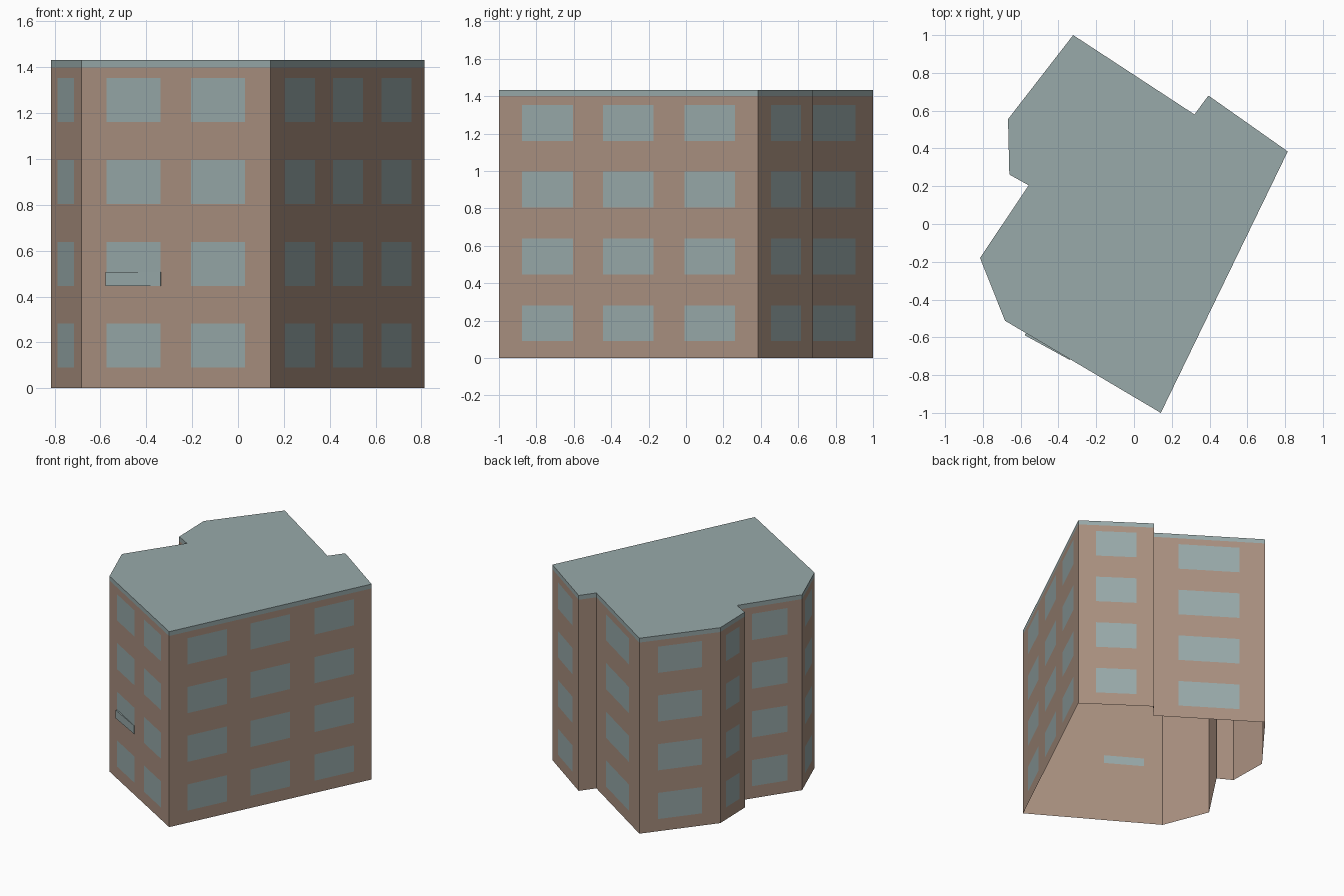
import bpy
import bmesh
from mathutils import Vector

cube = bpy.data.objects.get("Cube")
if cube:
    bpy.data.objects.remove(cube, do_unlink=True)

ROOF_Z = 1.432
BAND_Z = 1.40
STOREY = 0.357
SILL, HEAD = 0.09, 0.282

# Footprint, counter-clockwise, each corner with the windows of the wall that starts there
ONE = [(0.23, 0.77)]
TWO = [(0.134, 0.42), (0.58, 0.866)]
THREE = [(0.09, 0.286), (0.402, 0.597), (0.718, 0.913)]
FOOTPRINT = [
    ((0.142, -1.0), THREE), ((0.814, 0.384), ONE), ((0.394, 0.68), []),
    ((0.32, 0.58), ONE), ((-0.322, 1.0), ONE), ((-0.667, 0.555), ONE),
    ((-0.66, 0.262), []), ((-0.558, 0.205), ONE), ((-0.815, -0.18), ONE),
    ((-0.683, -0.512), TWO),
]
corners = [Vector((x, y, 0)) for (x, y), _ in FOOTPRINT]
UP = Vector((0, 0, 1))


def material(name, color):
    m = bpy.data.materials.new(name)
    m.use_nodes = True
    m.diffuse_color = color
    m.node_tree.nodes["Principled BSDF"].inputs["Base Color"].default_value = color
    return m


def finish(name, bm, mat):
    mesh = bpy.data.meshes.new(name)
    bm.to_mesh(mesh)
    bm.free()
    mesh.materials.append(mat)
    obj = bpy.data.objects.new(name, mesh)
    bpy.context.collection.objects.link(obj)
    return obj


def shell(name, low, high, mat, capped):
    """Upright walls along the footprint, with an optional flat top."""
    bm = bmesh.new()
    bottom = [bm.verts.new(c + UP * low) for c in corners]
    top = [bm.verts.new(c + UP * high) for c in corners]
    for i in range(len(corners)):
        j = (i + 1) % len(corners)
        bm.faces.new((bottom[i], bottom[j], top[j], top[i]))
    if capped:
        bm.faces.new(top)
    return finish(name, bm, mat)


plaster = material("tan plaster", (0.40, 0.28, 0.215, 1))
grey_blue = material("grey blue", (0.315, 0.40, 0.40, 1))

# Walls, open underneath, and the roof with its edge band
shell("walls", 0, BAND_Z, plaster, False)
shell("roof", BAND_Z, ROOF_Z, grey_blue, True)

# Window panes just in front of each wall, four storeys
bm = bmesh.new()
for i, (_, spans) in enumerate(FOOTPRINT):
    a, b = corners[i], corners[(i + 1) % len(corners)]
    out = (b - a).cross(UP).normalized() * 0.002
    for start, end in spans:
        p, q = a.lerp(b, start) + out, a.lerp(b, end) + out
        for floor in range(4):
            low, high = UP * (SILL + floor * STOREY), UP * (HEAD + floor * STOREY)
            bm.faces.new([bm.verts.new(v) for v in (p + low, q + low, q + high, p + high)])
finish("windows", bm, grey_blue)

# Shallow tapering ledge at the foot of one second-storey window
a, b = corners[-1], corners[0]
out = (b - a).cross(UP).normalized()
p, q = a.lerp(b, TWO[0][0]), a.lerp(b, TWO[0][1])
bm = bmesh.new()
plan = (p, p + out * 0.013, q + out * 0.004, q)
low = [bm.verts.new(v + UP * (SILL + STOREY)) for v in plan]
high = [bm.verts.new(v + UP * (SILL + STOREY + 0.06)) for v in plan]
bm.faces.new(low[::-1])
bm.faces.new(high)
for i in range(4):
    j = (i + 1) % 4
    bm.faces.new((low[i], low[j], high[j], high[i]))
bmesh.ops.recalc_face_normals(bm, faces=bm.faces)
finish("window_ledge", bm, grey_blue)
